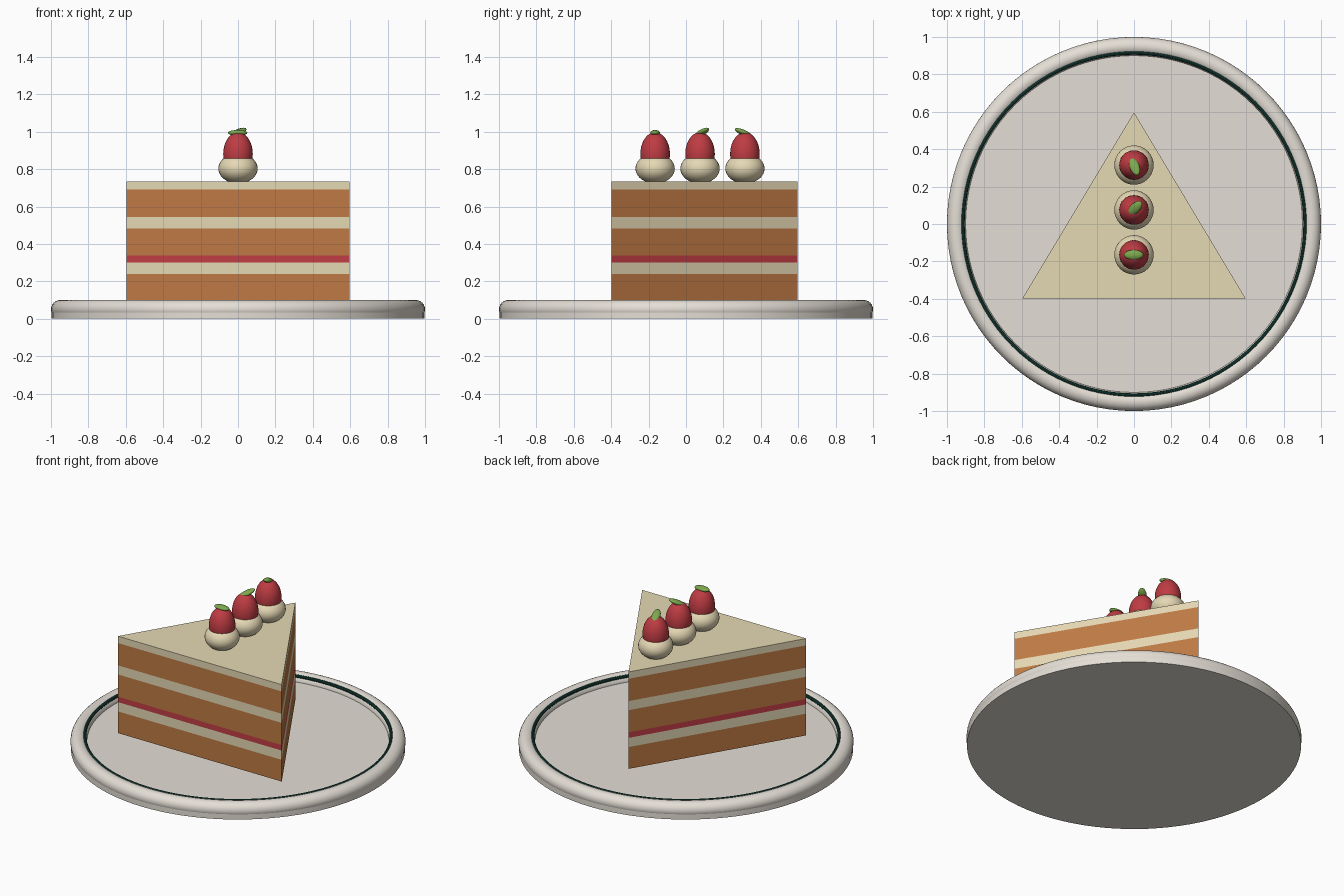
import bpy, bmesh, math
from mathutils import Matrix, Vector

cube = bpy.data.objects.get("Cube")
if cube:
    bpy.data.objects.remove(cube)


def material(name, *rgb):
    """Flat material from display values 0-255, stored as linear."""
    lin = [((c / 255 + 0.055) / 1.055) ** 2.4 for c in rgb] + [1]
    m = bpy.data.materials.new(name)
    m.use_nodes = True
    m.diffuse_color = lin
    m.node_tree.nodes["Principled BSDF"].inputs["Base Color"].default_value = lin
    return m


CERAMIC = material("ceramic", 228, 222, 213)
BAND = material("dark green band", 25, 70, 62)
SPONGE = material("sponge", 191, 122, 68)
CREAM = material("cream", 229, 216, 180)
JAM = material("jam", 193, 62, 69)
BERRY = material("strawberry red", 190, 60, 67)
LEAF = material("leaf green", 125, 169, 77)


def add_object(name, bm, mat, smooth=True):
    bmesh.ops.recalc_face_normals(bm, faces=bm.faces)
    mesh = bpy.data.meshes.new(name)
    bm.to_mesh(mesh)
    bm.free()
    mesh.materials.append(mat)
    ob = bpy.data.objects.new(name, mesh)
    bpy.context.collection.objects.link(ob)
    if smooth:
        bpy.ops.object.select_all(action="DESELECT")
        ob.select_set(True)
        bpy.context.view_layer.objects.active = ob
        bpy.ops.object.shade_smooth_by_angle(angle=math.radians(35))
    return ob


def torus(name, major, minor, z, mat, sides=24, steps=96):
    """Revolve a small circle about the z axis."""
    bm = bmesh.new()
    place = Matrix.Translation((major, 0, z)) @ Matrix.Rotation(math.pi / 2, 4, "X")
    bmesh.ops.create_circle(bm, segments=sides, radius=minor, matrix=place)
    bmesh.ops.spin(bm, geom=bm.verts[:] + bm.edges[:], axis=(0, 0, 1), cent=(0, 0, 0),
                   angle=math.tau, steps=steps)
    bmesh.ops.remove_doubles(bm, verts=bm.verts, dist=1e-5)
    add_object(name, bm, mat)


def ellipsoid(name, centre, size, mat, rotation=Matrix()):
    bm = bmesh.new()
    bmesh.ops.create_uvsphere(bm, u_segments=32, v_segments=20, radius=1)
    bm.transform(Matrix.Translation(centre) @ rotation @ Matrix.Diagonal((*size, 1)))
    add_object(name, bm, mat)


# Plate: shallow disc, rounded raised rim and a thin band on the rim's inner slope
DISC_TOP = 0.053
disc = bmesh.new()
bmesh.ops.create_cone(disc, cap_ends=True, segments=96, radius1=0.997, radius2=0.997,
                      depth=DISC_TOP, matrix=Matrix.Translation((0, 0, DISC_TOP / 2)))
add_object("plate_disc", disc, CERAMIC)
torus("plate_rim", 0.95, 0.05, 0.05, CERAMIC)
torus("plate_band", 0.915, 0.01, 0.086, BAND, sides=10)

# Cake slice: stacked triangular layers
corners = [(-0.597, -0.398), (0.597, -0.398), (0, 0.597)]
layers = [
    ("bottom_sponge", 0.24, SPONGE), ("lower_cream", 0.301, CREAM),
    ("jam_layer", 0.337, JAM), ("middle_sponge", 0.483, SPONGE),
    ("upper_cream", 0.543, CREAM), ("top_sponge", 0.69, SPONGE),
    ("top_cream", 0.735, CREAM),
]
base = 0.097
for name, top, mat in layers:
    bm = bmesh.new()
    face = bm.faces.new([bm.verts.new((x, y, base)) for x, y in corners])
    ext = bmesh.ops.extrude_face_region(bm, geom=[face], use_keep_orig=True)
    moved = [v for v in ext["geom"] if isinstance(v, bmesh.types.BMVert)]
    bmesh.ops.translate(bm, verts=moved, vec=(0, 0, top - base))
    add_object(name, bm, mat, smooth=False)
    base = top

# Toppings: cream dollop, strawberry and leaf; leaf has offset, heading and pitch
toppings = [
    ("front", -0.165, (-0.002, 0, 0.994), 0, 0),
    ("middle", 0.075, (0.006, 0.01, 0.996), 45, -24),
    ("back", 0.315, (0.003, -0.008, 0.995), 110, 22),
]
for place, y, (dx, dy, z), heading, pitch in toppings:
    ellipsoid(place + "_dollop", Vector((0, y, 0.803)), (0.105, 0.105, 0.08), CREAM)
    ellipsoid(place + "_strawberry", Vector((0, y, 0.881)), (0.079, 0.079, 0.116), BERRY)
    turn = (Matrix.Rotation(math.radians(heading), 4, "Z")
            @ Matrix.Rotation(math.radians(pitch), 4, "Y"))
    ellipsoid(place + "_leaf", Vector((dx, y + dy, z)), (0.052, 0.026, 0.015), LEAF, turn)
